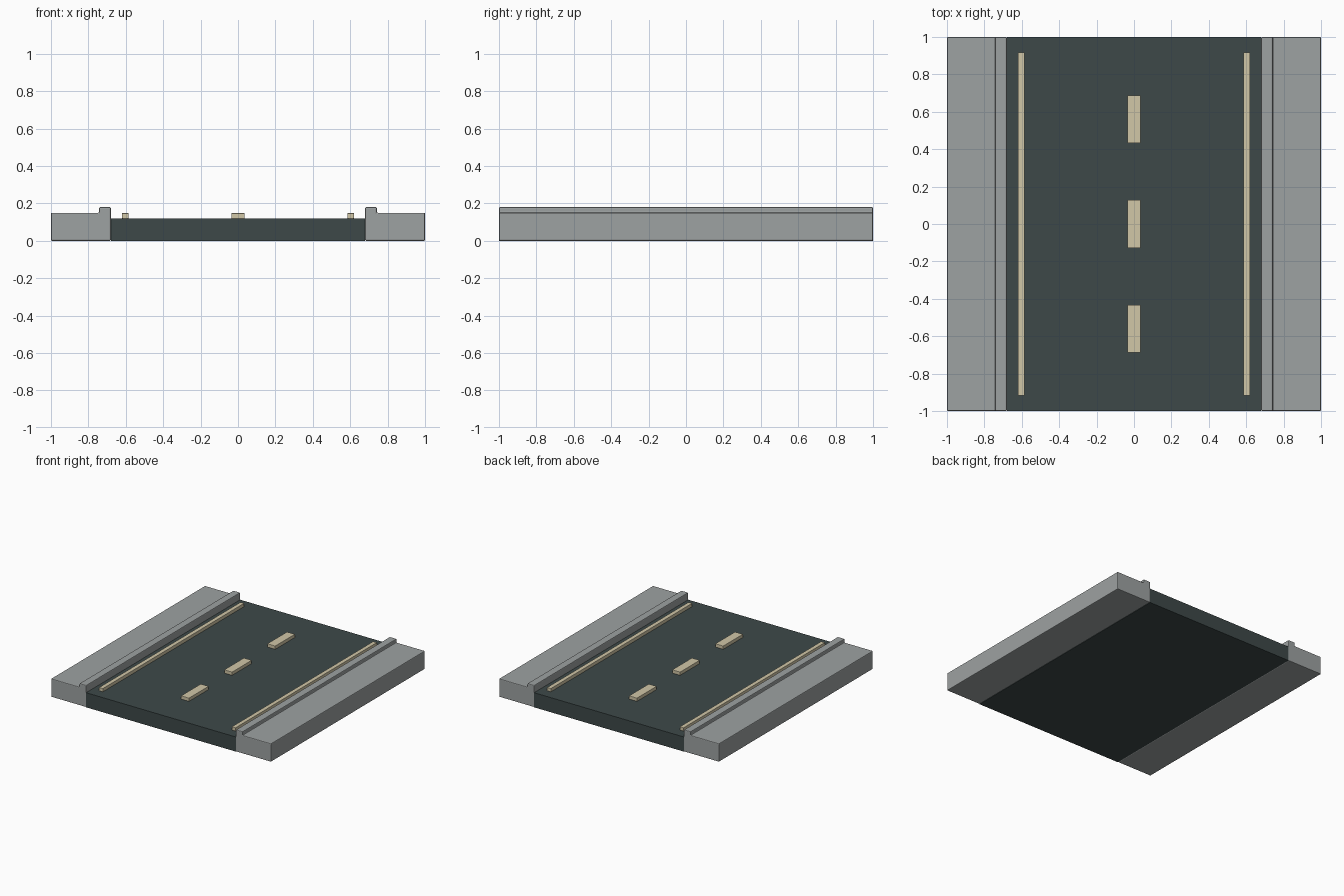
import bpy
import bmesh

cube = bpy.data.objects.get("Cube")
if cube:
    bpy.data.objects.remove(cube, do_unlink=True)


def make_material(name, rgb):
    mat = bpy.data.materials.new(name)
    mat.use_nodes = True
    mat.diffuse_color = (*rgb, 1)
    mat.node_tree.nodes["Principled BSDF"].inputs["Base Color"].default_value = (*rgb, 1)
    return mat


concrete = make_material("concrete grey", (0.34, 0.36, 0.36))
asphalt = make_material("dark asphalt", (0.047, 0.066, 0.066))
paint = make_material("cream paint", (0.64, 0.57, 0.39))


def extrude_profile(name, profile, y0, y1, mat, bevel=0.0):
    """Extrude an x-z outline along y, with optional softened edges."""
    bm = bmesh.new()
    face = bm.faces.new([bm.verts.new((x, y0, z)) for x, z in profile])
    moved = bmesh.ops.extrude_face_region(bm, geom=[face])["geom"]
    verts = [v for v in moved if isinstance(v, bmesh.types.BMVert)]
    bmesh.ops.translate(bm, verts=verts, vec=(0, y1 - y0, 0))
    bmesh.ops.recalc_face_normals(bm, faces=bm.faces)
    mesh = bpy.data.meshes.new(name)
    bm.to_mesh(mesh)
    bm.free()
    mesh.materials.append(mat)
    obj = bpy.data.objects.new(name, mesh)
    bpy.context.collection.objects.link(obj)
    if bevel:
        mod = obj.modifiers.new("soft edges", "BEVEL")
        mod.width = bevel
        mod.segments = 2
    return obj


def slab(name, x0, x1, y0, y1, z0, z1, mat, bevel=0.0):
    outline = [(x0, z0), (x1, z0), (x1, z1), (x0, z1)]
    return extrude_profile(name, outline, y0, y1, mat, bevel)


ROAD = 0.68
ROAD_TOP = 0.12
MARK_TOP = 0.148

# Road bed
slab("road_bed", -ROAD, ROAD, -1, 1, 0, ROAD_TOP, asphalt)

# Pavements with raised kerbs, and the solid edge lines beside them
for side, sign in (("left", 1), ("right", -1)):
    outline = [(ROAD, 0), (1, 0), (1, 0.15), (0.742, 0.15), (0.742, 0.18), (ROAD, 0.18)]
    extrude_profile(side + "_pavement", [(sign * x, z) for x, z in outline],
                    -1, 1, concrete, 0.006)
    slab(side + "_edge_line", sign * 0.603 - 0.017, sign * 0.603 + 0.017,
         -0.918, 0.918, ROAD_TOP, MARK_TOP, paint, 0.002)

# Broken centre line
for i, y in enumerate((-0.56, 0, 0.56)):
    slab(f"centre_dash_{i + 1}", -0.036, 0.036, y - 0.128, y + 0.128,
         ROAD_TOP, MARK_TOP, paint, 0.002)
